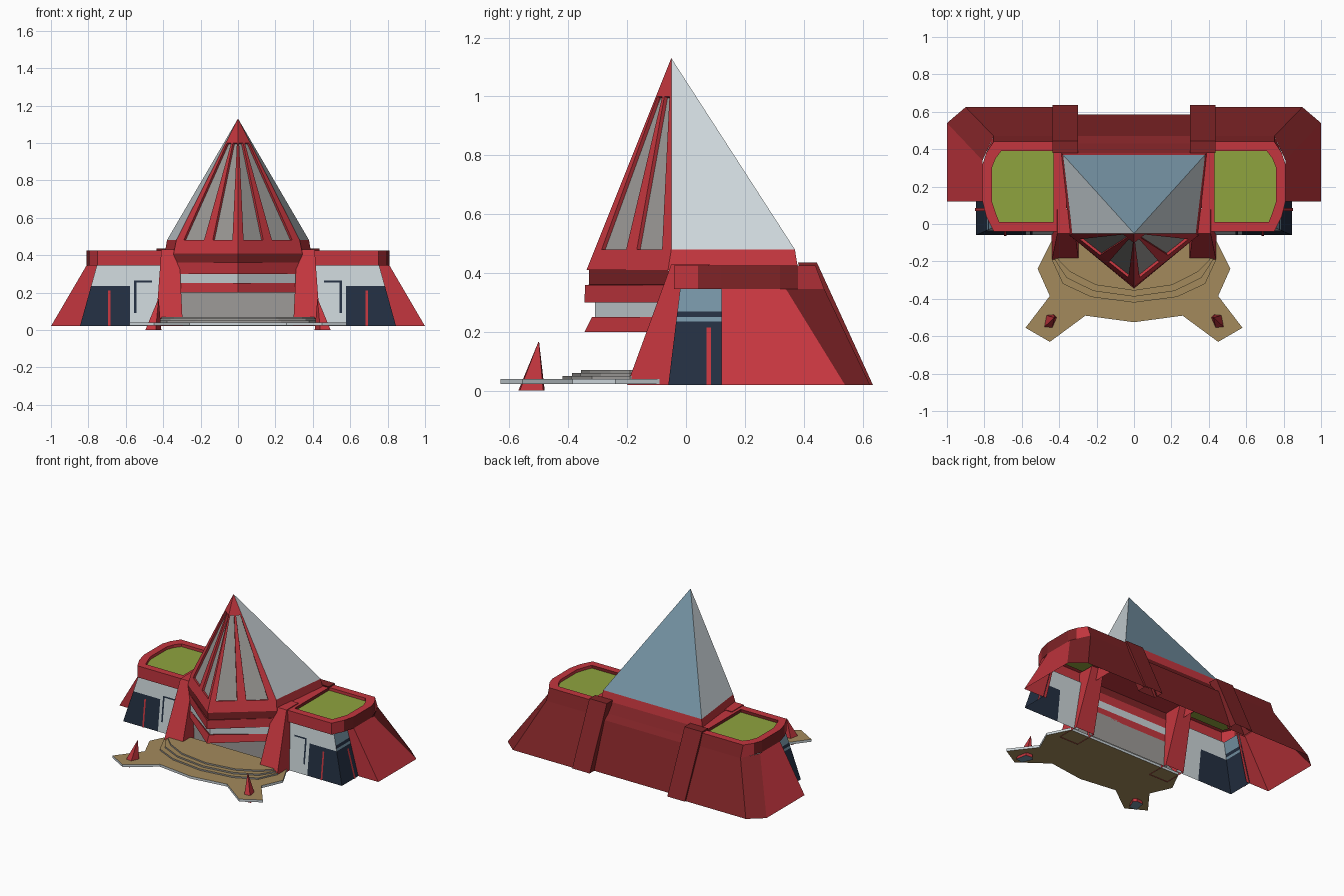
import bpy, bmesh
from mathutils import Vector

if "Cube" in bpy.data.objects:
    bpy.data.objects.remove(bpy.data.objects["Cube"])


def srgb(r, g, b):
    f = lambda c: c / 12.92 if c <= 0.04045 else ((c + 0.055) / 1.055) ** 2.4
    return (f(r / 255), f(g / 255), f(b / 255), 1)


PALETTE = {
    "red": (196, 54, 62), "dark red": (126, 35, 38), "light grey": (203, 212, 216),
    "blue": (118, 148, 165), "grey": (157, 155, 152), "navy": (35, 47, 65),
    "green": (143, 163, 62), "tan": (163, 138, 92),
}
NAMES = list(PALETTE)
MATS = []
for n in NAMES:
    m = bpy.data.materials.new(n)
    m.diffuse_color = srgb(*PALETTE[n])
    m.use_nodes = True
    m.node_tree.nodes["Principled BSDF"].inputs["Base Color"].default_value = m.diffuse_color
    MATS.append(m)


def finish(name, bm, rule, mirror=False, ref=None):
    """Orient faces away from ref, colour by rule(centre, normal), add object."""
    bmesh.ops.recalc_face_normals(bm, faces=bm.faces)
    bm.normal_update()
    if ref:
        r = Vector(ref)
        if sum(f.normal.dot(f.calc_center_median() - r) * f.calc_area() for f in bm.faces) < 0:
            bmesh.ops.reverse_faces(bm, faces=bm.faces)
            bm.normal_update()
    for f in bm.faces:
        c = rule if isinstance(rule, str) else rule(f.calc_center_median(), f.normal)
        f.material_index = NAMES.index(c)
    me = bpy.data.meshes.new(name)
    bm.to_mesh(me)
    bm.free()
    for m in MATS:
        me.materials.append(m)
    ob = bpy.data.objects.new(name, me)
    bpy.context.collection.objects.link(ob)
    if mirror:
        ob.modifiers.new("mirror", "MIRROR").use_mirror_merge = False
    return ob


def loft(name, rings, rule, closed=True, top=False, bottom=False, mirror=False, ref=None):
    """Skin a stack of rings of equal point count."""
    bm = bmesh.new()
    vs = [[bm.verts.new(p) for p in r] for r in rings]
    n = len(rings[0])
    for a, b in zip(vs, vs[1:]):
        for i in range(n if closed else n - 1):
            j = (i + 1) % n
            bm.faces.new((a[i], a[j], b[j], b[i]))
    if bottom:
        bm.faces.new(vs[0])
    if top:
        bm.faces.new(vs[-1])
    return finish(name, bm, rule, mirror, ref)


def at(z, pts):
    return [(x, y, z) for x, y in pts]


def both(half):
    """Complete a right-half outline by adding its left half."""
    return half + [(-x, y) for x, y in reversed(half) if x > 0]


WING = (0.55, 0.2, 0.1)

# sloping outer walls of the two wings
loft("wing_walls", [
    at(0.02, [(0.82, 0.12), (1, 0.12), (1, 0.54), (0.9, 0.625), (0.4, 0.625)]),
    at(0.345, [(0.74, 0.12), (0.81, 0.12), (0.81, 0.34), (0.75, 0.47), (0.36, 0.47)])],
    lambda c, n: "dark red" if n.y > 0.35 else "red", closed=False, mirror=True, ref=WING)

# roof caps with sunken green gardens
outer = [(0.36, -0.04), (0.75, -0.04), (0.79, 0.04), (0.81, 0.12),
         (0.81, 0.32), (0.79, 0.38), (0.75, 0.44), (0.36, 0.44)]
inner = [(0.43, 0.01), (0.72, 0.01), (0.74, 0.06), (0.76, 0.12),
         (0.76, 0.3), (0.74, 0.35), (0.71, 0.39), (0.43, 0.39)]
low = [(x, y + 0.03 if y > 0.4 else y) for x, y in outer]


def cap_colour(c, n):
    if n.z > 0.9:
        return "green" if c.z < 0.42 else "red"
    return "dark red" if n.y > 0.5 or n.x > 0.9 else "red"


loft("roof_cap", [at(0.345, low), at(0.425, outer), at(0.425, inner), at(0.405, inner)],
     cap_colour, top=True, mirror=True, ref=(0.58, 0.2, 0.2))


# entrance blocks at the wing fronts
def front_y(z):
    return -0.06 + 0.04 * (z - 0.02) / 0.325


def side_x(z):
    return 0.845 - 0.09 * (z - 0.02) / 0.325


def entrance_colour(c, n):
    if n.x > 0.5:
        return "navy" if c.z < 0.235 or 0.25 < c.z < 0.27 else "blue"
    return "navy" if c.x > 0.577 and c.z < 0.235 else "light grey"


loft("entrance_block", [
    [(0.4, front_y(z), z), (0.577, front_y(z), z), (side_x(z), front_y(z), z), (side_x(z), 0.125, z)]
    for z in (0.02, 0.235, 0.25, 0.27, 0.345)],
    entrance_colour, closed=False, mirror=True, ref=WING)


# thin painted strips on the entrance fronts and sides
def front_strip(name, x0, x1, z0, z1, mat):
    loft(name, [[(x0, front_y(z) - 0.004, z), (x1, front_y(z) - 0.004, z)] for z in (z0, z1)],
         mat, closed=False, mirror=True, ref=WING)


front_strip("door_line", 0.683, 0.695, 0.02, 0.21, "red")
front_strip("frame_upright", 0.543, 0.555, 0.09, 0.265, "navy")
front_strip("frame_lintel", 0.46, 0.543, 0.255, 0.265, "navy")
loft("side_door_line", [[(side_x(z) + 0.004, y, z) for y in (0.07, 0.085)] for z in (0.02, 0.215)],
     "red", closed=False, mirror=True, ref=WING)

# leaning pillars, front and back
loft("front_pillar", [
    at(0.02, [(0.295, -0.2), (0.44, -0.2), (0.44, -0.04), (0.295, -0.04)]),
    at(0.43, [(0.315, -0.05), (0.41, -0.05), (0.41, 0.08), (0.315, 0.08)])],
    "red", top=True, mirror=True)
loft("back_pillar", [
    at(0.02, [(0.3, 0.56), (0.435, 0.56), (0.435, 0.635), (0.3, 0.635)]),
    at(0.435, [(0.3, 0.38), (0.435, 0.38), (0.435, 0.445), (0.3, 0.445)])],
    "dark red", top=True, mirror=True)

# back wall between the pillars, stepping up to the pyramid
loft("back_wall", [[(-0.31, y, z), (0.31, y, z)] for y, z in
                   ((0.585, 0.02), (0.47, 0.33), (0.43, 0.36), (0.38, 0.42))],
     "dark red", closed=False, ref=(0, 0.1, 0.2))


# pyramid base band with pointed prow
def base_ring(z, d):
    return at(z, both([(0, -0.31 - d), (0.33 + d * 0.5, -0.05 - d * 0.4), (0.38 + d * 0.4, 0.37 + d * 0.4)]))


loft("pyramid_base", [base_ring(0.41, 0.028), base_ring(0.48, 0)], "red", bottom=True)


def prow(z, d):
    return at(z, [(0.345, -0.06), (0, -0.31 - d), (-0.345, -0.06)])


def prow_colour(c, n):
    if abs(n.z) > 0.9:
        return "dark red"
    return "dark red" if c.z > 0.36 else "light grey" if 0.25 < c.z < 0.3 else "red"


loft("prow_bands", [prow(0.2, 0.035), prow(0.25, 0.01), prow(0.2501, 0.0), prow(0.2999, 0.0),
                    prow(0.3, 0.035), prow(0.36, 0.033), prow(0.3601, 0.02), prow(0.41, 0.02)],
     prow_colour, bottom=True, top=True)
loft("hall_front", [[(-0.32, -0.06, z), (0.32, -0.06, z)] for z in (0.02, 0.21)],
     "grey", closed=False, ref=(0, 0.2, 0.1))

# glass pyramid: blue back and pale sides
APEX = Vector((0, -0.05, 1.13))
bm = bmesh.new()
p = [bm.verts.new(v) for v in ((-0.33, -0.05, 0.48), (-0.38, 0.37, 0.48), (0.38, 0.37, 0.48),
                               (0.33, -0.05, 0.48), APEX)]
for i in range(3):
    bm.faces.new((p[i], p[i + 1], p[4]))
finish("pyramid_glass", bm, lambda c, n: "blue" if n.y > 0.5 else "light grey", ref=(0, 0, 0.5))

# ribbed pyramid front with recessed grey panes
prow_tip, corner = Vector((0, -0.31, 0.48)), Vector((0.33, -0.05, 0.48))
bm = bmesh.new()
cols = [prow_tip.lerp(corner, t) for t in (0, 0.09, 0.41, 0.55, 0.88, 1)]
lo = [bm.verts.new(c) for c in cols]
hi = [bm.verts.new(c.lerp(APEX, 0.8)) for c in cols]
tip = bm.verts.new(APEX)
panes = []
for i in range(5):
    f = bm.faces.new((lo[i], lo[i + 1], hi[i + 1], hi[i]))
    bm.faces.new((hi[i], hi[i + 1], tip))
    if i in (1, 3):
        panes.append(f)
bm.normal_update()
bmesh.ops.inset_individual(bm, faces=panes, thickness=0.001, depth=-0.014)
pane_centres = [f.calc_center_median() for f in panes]
finish("pyramid_ribs", bm, lambda c, n: "grey" if any((c - q).length < 1e-4 for q in pane_centres)
       else "red", mirror=True, ref=(0, 0.2, 0.5))


# star-shaped terrace and its shallow steps
def slab(name, half, z0, z1, rim):
    pts = both(half)
    loft(name, [at(z0, pts), at(z1, pts)],
         lambda c, n: "tan" if abs(n.z) > 0.5 else rim, top=True, bottom=True)


slab("terrace", [(0, -0.525), (0.26, -0.49), (0.45, -0.63), (0.58, -0.555), (0.45, -0.385),
                 (0.515, -0.24), (0.44, -0.09)], 0.023, 0.04, "light grey")
for i in range(3):
    d = 0.032 * i
    slab("step_%d" % (i + 1), [(0, -0.42 + d), (0.23 - d * 0.4, -0.39 + d), (0.38 - d * 0.6, -0.32 + d),
                               (0.44 - d * 0.5, -0.19), (0.41 - d * 0.5, -0.1)],
         0.038 + 0.01 * i, 0.05 + 0.01 * i, "grey")

# red spikes at the terrace points
loft("spike", [
    at(0.0, [(0.41, -0.50), (0.44, -0.57), (0.495, -0.565), (0.48, -0.485), (0.43, -0.48)]),
    at(0.165, [(0.424, -0.5), (0.425, -0.502), (0.427, -0.502), (0.427, -0.5), (0.425, -0.499)])],
    lambda c, n: "blue" if n.z < -0.9 else "red", top=True, bottom=True, mirror=True)
